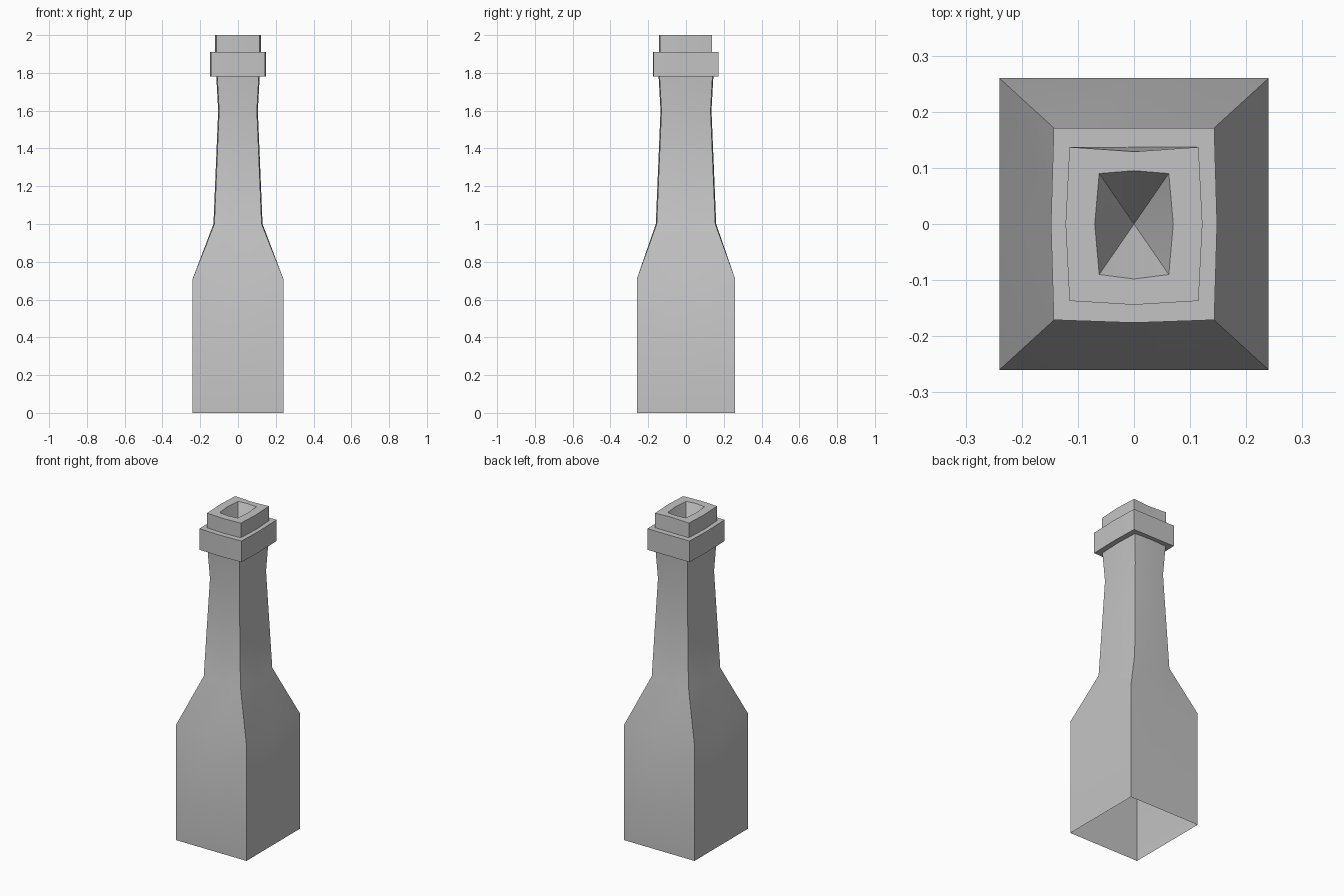
import bpy
import bmesh
import math

cube = bpy.data.objects.get("Cube")
if cube:
    bpy.data.objects.remove(cube, do_unlink=True)

GREY = (0.55, 0.55, 0.55, 1.0)
mat = bpy.data.materials.new("plain grey")
mat.use_nodes = True
mat.diffuse_color = GREY
bsdf = next(n for n in mat.node_tree.nodes if n.type == 'BSDF_PRINCIPLED')
bsdf.inputs["Base Color"].default_value = GREY


def add_ring(bm, z, hx, hy, bulge=0.0, back=None):
    """Rectangle whose side midpoints bulge outward; back sets the rear midpoint."""
    rear = hy + bulge if back is None else back
    outline = [(-hx, -hy), (0, -hy - bulge), (hx, -hy), (hx + bulge, 0),
               (hx, hy), (0, rear), (-hx, hy), (-hx - bulge, 0)]
    return [bm.verts.new((x, y, z)) for x, y in outline]


def bridge(bm, low, high):
    count = len(low)
    for i in range(count):
        j = (i + 1) % count
        bm.faces.new((low[i], low[j], high[j], high[i]))


def finish(bm, name):
    mesh = bpy.data.meshes.new(name)
    bm.to_mesh(mesh)
    bm.free()
    mesh.materials.append(mat)
    obj = bpy.data.objects.new(name, mesh)
    bpy.context.collection.objects.link(obj)
    bpy.ops.object.select_all(action='DESELECT')
    bpy.context.view_layer.objects.active = obj
    obj.select_set(True)
    bpy.ops.object.shade_smooth_by_angle(angle=math.radians(30))


# Bottle shell, open underneath: body, shoulder, neck, collar, lip, mouth rim
bm = bmesh.new()
sections = [
    dict(z=0.0, hx=0.24, hy=0.26),
    dict(z=0.71, hx=0.24, hy=0.26),
    dict(z=1.0, hx=0.125, hy=0.155, bulge=0.005),
    dict(z=1.6, hx=0.10, hy=0.13, bulge=0.005),
    dict(z=1.78, hx=0.11, hy=0.14, bulge=0.005),
    dict(z=1.78, hx=0.143, hy=0.171, bulge=0.005, back=0.171),
    dict(z=1.91, hx=0.143, hy=0.171, bulge=0.005, back=0.171),
    dict(z=1.91, hx=0.115, hy=0.137, bulge=0.007, back=0.137),
    dict(z=2.0, hx=0.115, hy=0.137, bulge=0.007, back=0.129),
    dict(z=2.0, hx=0.062, hy=0.09, bulge=0.008, back=0.095),
]
rings = [add_ring(bm, **s) for s in sections]
for low, high in zip(rings, rings[1:]):
    bridge(bm, low, high)

# Mouth hollow tapering to a point
tip = bm.verts.new((0, 0, 1.8))
mouth = rings[-1]
for i in range(len(mouth)):
    bm.faces.new((mouth[i], mouth[(i + 1) % len(mouth)], tip))

finish(bm, "bottle")
